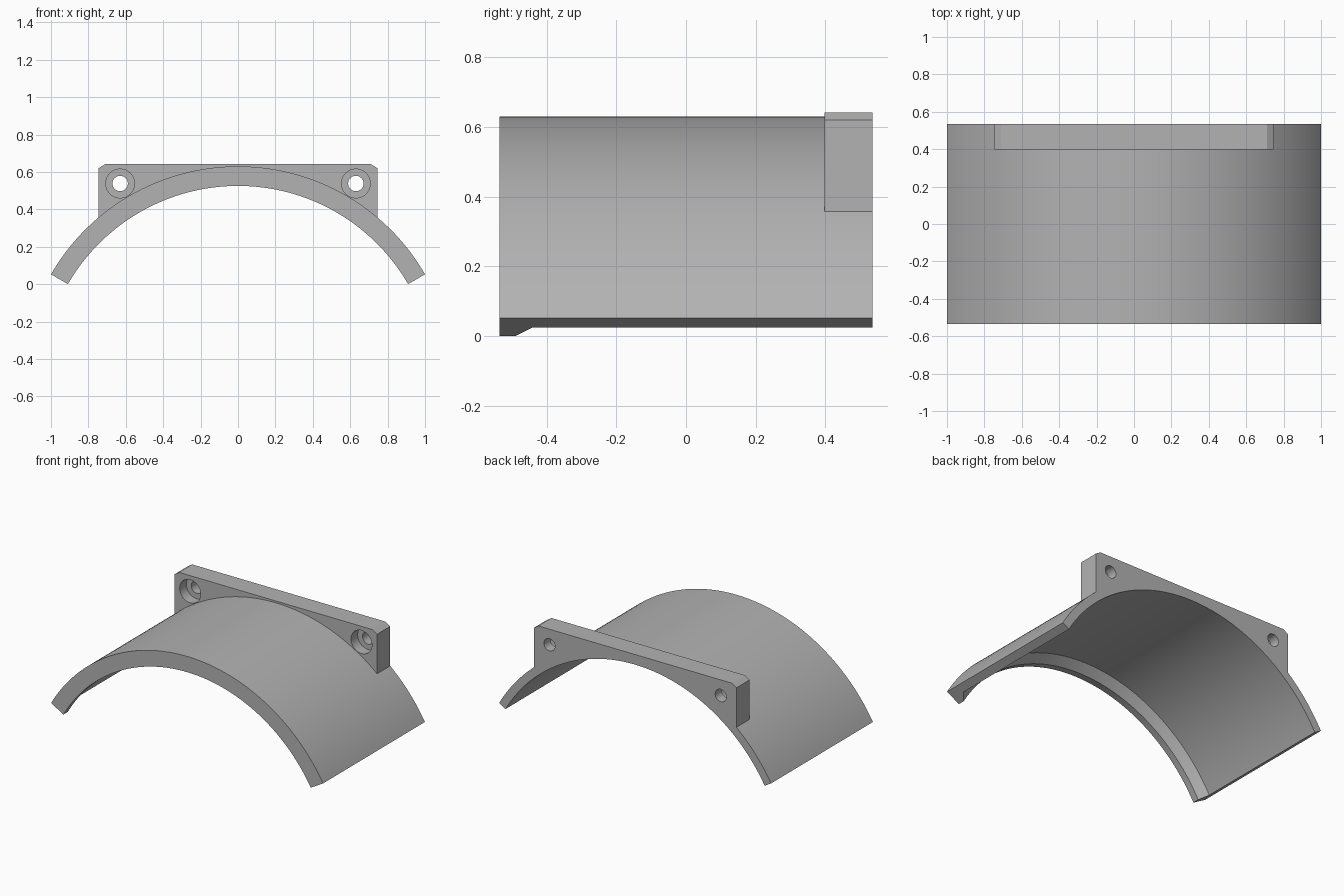
import bpy, bmesh, math
from mathutils import Vector

if "Cube" in bpy.data.objects:
    bpy.data.objects.remove(bpy.data.objects["Cube"], do_unlink=True)

AXIS_Z = -0.525      # height of the arch axis
R_OUT = 1.1547       # outer radius
R_IN = 1.10          # inner radius
R_LIP = 1.05         # inner radius at the front lip
HALF_ANGLE = math.radians(60)
FRONT, BACK = -0.535, 0.535
FLANGE_FRONT = 0.397

gray = bpy.data.materials.new("plain_gray")
gray.use_nodes = True
gray.diffuse_color = (0.45, 0.45, 0.45, 1)
gray.node_tree.nodes["Principled BSDF"].inputs["Base Color"].default_value = (0.45, 0.45, 0.45, 1)


def arc_point(radius, angle, y):
    return Vector((radius * math.sin(angle), y, AXIS_Z + radius * math.cos(angle)))


def finish(bm, name):
    bmesh.ops.recalc_face_normals(bm, faces=bm.faces)
    mesh = bpy.data.meshes.new(name)
    bm.to_mesh(mesh)
    bm.free()
    mesh.materials.append(gray)
    obj = bpy.data.objects.new(name, mesh)
    bpy.context.collection.objects.link(obj)
    return obj


def activate(obj):
    bpy.ops.object.select_all(action='DESELECT')
    obj.select_set(True)
    bpy.context.view_layer.objects.active = obj


def smooth(obj):
    activate(obj)
    bpy.ops.object.shade_smooth_by_angle(angle=math.radians(25))


# Arched shell: radial section with a bevelled front lip, swept about the axis
section = [(R_OUT, FRONT), (R_OUT, BACK), (R_IN, BACK),
           (R_IN, -0.44), (R_LIP, -0.49), (R_LIP, FRONT)]
STEPS = 96
bm = bmesh.new()
rings = []
for i in range(STEPS + 1):
    a = HALF_ANGLE * (2 * i / STEPS - 1)
    rings.append([bm.verts.new(arc_point(r, a, y)) for r, y in section])
n = len(section)
for ring, following in zip(rings, rings[1:]):
    for j in range(n):
        k = (j + 1) % n
        bm.faces.new((ring[j], ring[k], following[k], following[j]))
bm.faces.new(rings[0])
bm.faces.new(rings[-1])
smooth(finish(bm, "arched_shell"))

# Mounting flange: chamfered plate whose underside follows the shell
half_w, top = 0.745, 0.642
seat_r = R_OUT - 0.006
end = math.asin(half_w / seat_r)
bm = bmesh.new()
outline = [arc_point(seat_r, end * (2 * i / 64 - 1), FLANGE_FRONT) for i in range(65)]
outline += [Vector((x, FLANGE_FRONT, z)) for x, z in
            ((half_w, 0.62), (half_w - 0.035, top), (0.035 - half_w, top), (-half_w, 0.62))]
face = bm.faces.new([bm.verts.new(p) for p in outline])
extruded = bmesh.ops.extrude_face_region(bm, geom=[face])["geom"]
bmesh.ops.translate(bm, vec=(0, BACK - FLANGE_FRONT, 0),
                    verts=[v for v in extruded if isinstance(v, bmesh.types.BMVert)])
flange = finish(bm, "mounting_flange")

# Counterbored screw holes: (radius, start y, end y) for each bore
for side in (-1, 1):
    for radius, y0, y1 in ((0.077, 0.3, 0.467), (0.041, 0.3, 0.7)):
        bpy.ops.mesh.primitive_cylinder_add(
            vertices=48, radius=radius, depth=y1 - y0,
            location=(side * 0.63, (y0 + y1) / 2, 0.538), rotation=(math.pi / 2, 0, 0))
        cutter = bpy.context.object
        cutter.name = "hole_cutter"
        cutter.hide_render = True
        cutter.data.materials.append(gray)
        cut = flange.modifiers.new("screw_hole", 'BOOLEAN')
        cut.operation = 'DIFFERENCE'
        cut.solver = 'EXACT'
        cut.object = cutter
        activate(flange)
        bpy.ops.object.modifier_apply(modifier=cut.name)
        bpy.data.objects.remove(cutter, do_unlink=True)
smooth(flange)
